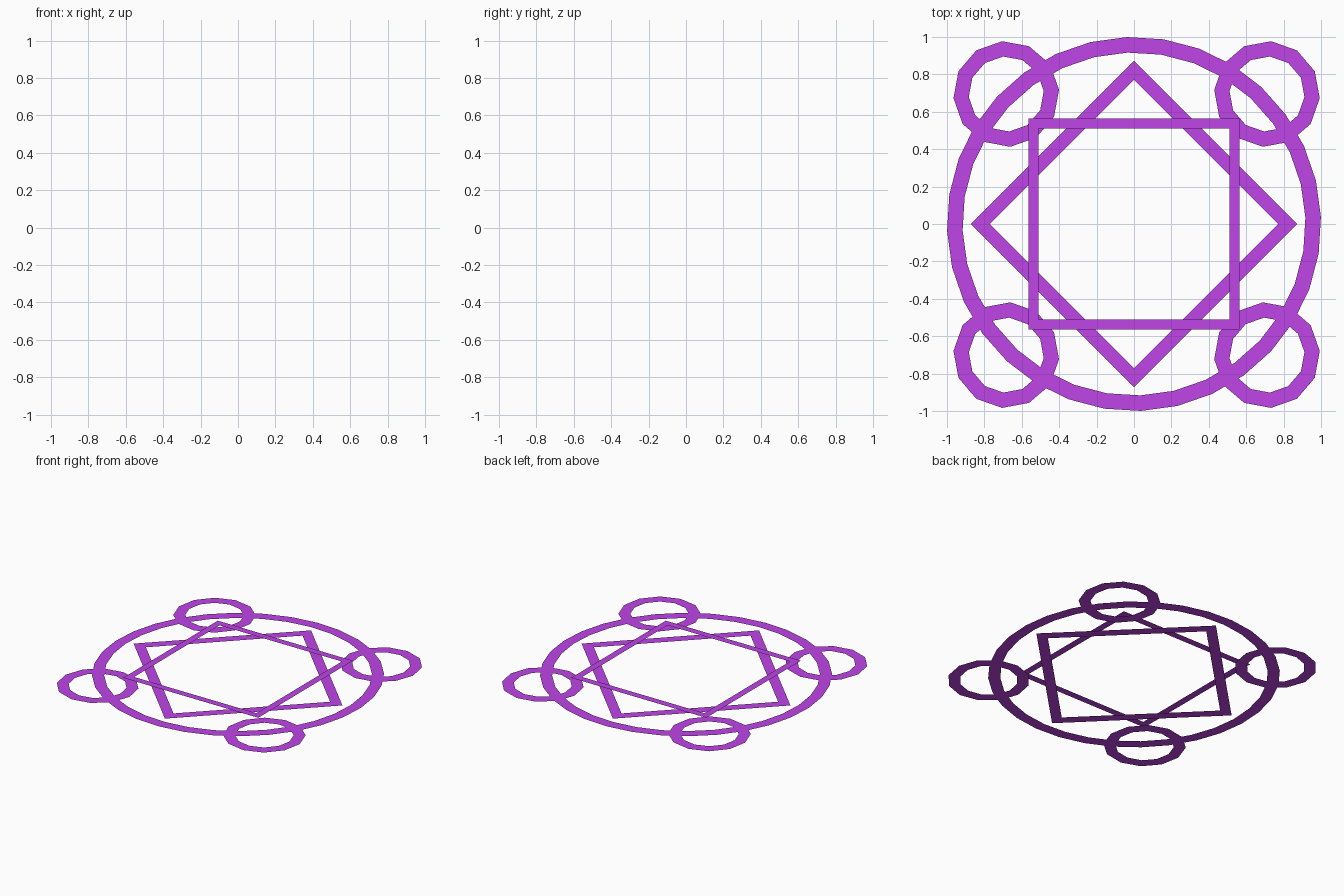
import bpy, math

if "Cube" in bpy.data.objects:
    bpy.data.objects.remove(bpy.data.objects["Cube"])

purple = bpy.data.materials.new("purple")
purple.diffuse_color = (0.52, 0.058, 0.80, 1)
purple.use_nodes = True
purple.node_tree.nodes["Principled BSDF"].inputs["Base Color"].default_value = purple.diffuse_color


def flat_ring(name, sides, outer, inner, start_deg, cx=0.0, cy=0.0, z=0.0):
    """Flat polygonal band facing up."""
    verts = []
    for r in (outer, inner):
        for i in range(sides):
            a = math.radians(start_deg) + 2 * math.pi * i / sides
            verts.append((cx + r * math.cos(a), cy + r * math.sin(a), z))
    faces = []
    for i in range(sides):
        j = (i + 1) % sides
        faces.append((i, j, sides + j, sides + i))
    mesh = bpy.data.meshes.new(name)
    mesh.from_pydata(verts, [], faces)
    mesh.materials.append(purple)
    obj = bpy.data.objects.new(name, mesh)
    bpy.context.collection.objects.link(obj)
    return obj


# Large circle
flat_ring("large_circle", 32, 1.0, 0.917, 2.15)

# Two square frames: a diamond, and a straight one floating slightly higher
root2 = math.sqrt(2)
flat_ring("square_frame", 4, 0.565 * root2, 0.511 * root2, 45, z=0.04)
flat_ring("diamond_frame", 4, 0.873, 0.77, 0)

# Four small corner circles, mirrored from one another
for sx, side in ((-1, "left"), (1, "right")):
    for sy, end in ((-1, "front"), (1, "back")):
        flat_ring(f"corner_circle_{end}_{side}", 12, 0.283, 0.201,
                  -4.5 * sx * sy, 0.014 + 0.697 * sx, 0.698 * sy - 0.003)
